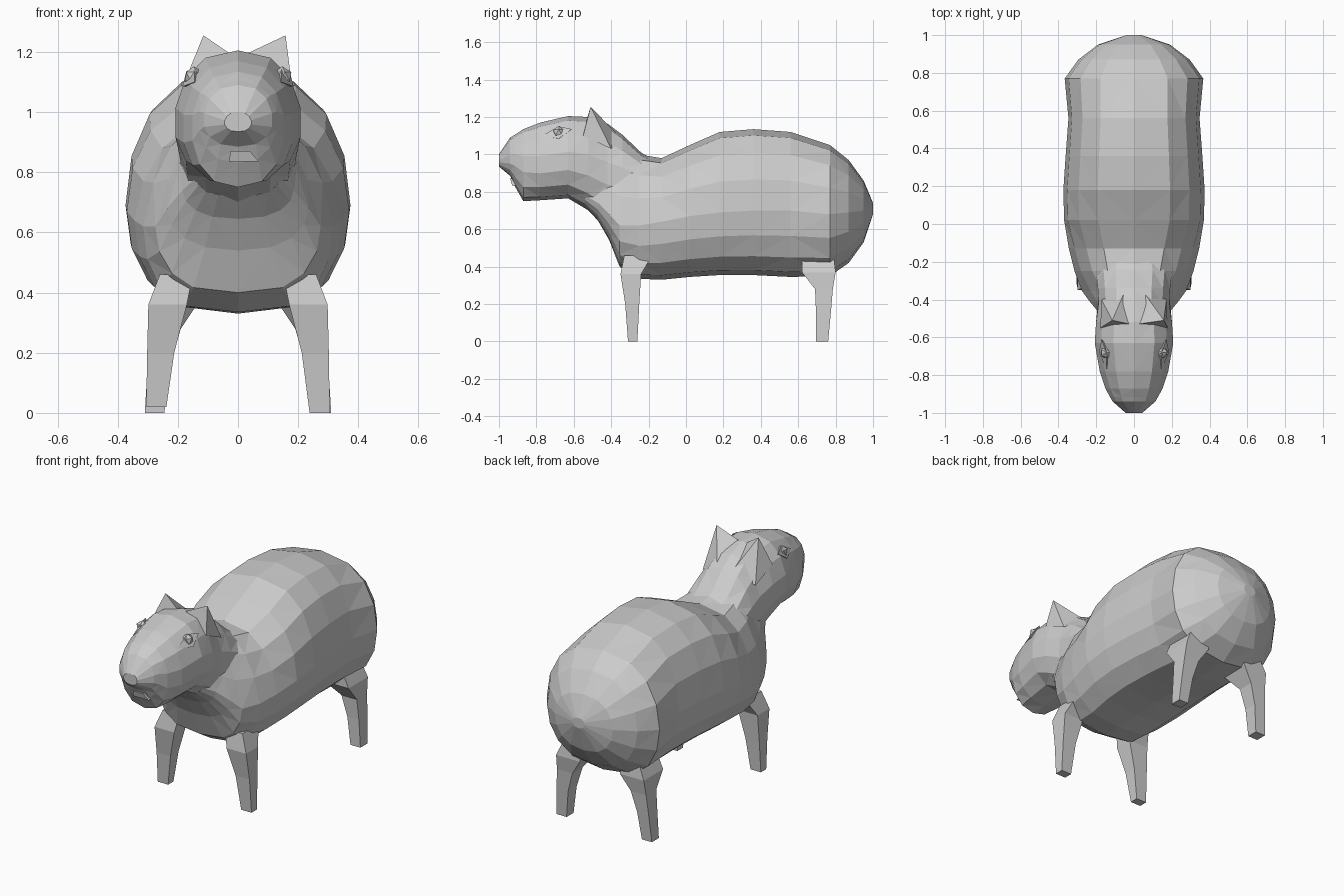
import bpy, bmesh, math

grey = bpy.data.materials.new("plain grey")
grey.diffuse_color = (0.6, 0.6, 0.6, 1)


def finish(name, bm):
    """Turn a bmesh into a flat-shaded, triangulated object."""
    bmesh.ops.recalc_face_normals(bm, faces=bm.faces)
    bmesh.ops.triangulate(bm, faces=bm.faces, quad_method='SHORT_EDGE')
    me = bpy.data.meshes.new(name)
    bm.to_mesh(me)
    bm.free()
    me.materials.append(grey)
    ob = bpy.data.objects.new(name, me)
    bpy.context.collection.objects.link(ob)
    return ob


def loft(name, rings):
    """Skin a list of closed rings and cap both ends."""
    bm = bmesh.new()
    vs = [[bm.verts.new(p) for p in r] for r in rings]
    n = len(vs[0])
    for a, b in zip(vs, vs[1:]):
        for i in range(n):
            j = (i + 1) % n
            bm.faces.new((a[i], a[j], b[j], b[i]))
    bm.faces.new(vs[0])
    bm.faces.new(vs[-1])
    return finish(name, bm)


def section(y, bottom, mid, top, half, taper=0.0, low=0.8, high=0.8, n=16):
    """Rounded cross-section; low and high set how boxy each half is."""
    ring = []
    for i in range(n):
        a = 2 * math.pi * i / n - math.pi / 2
        c, s = math.cos(a), math.sin(a)
        p = high if s > 0 else low
        x = half * math.copysign(abs(c) ** p, c) if abs(c) > 1e-6 else 0
        z = mid + s * ((top - mid) if s > 0 else (mid - bottom))
        ring.append((x * (1 - taper * max(s, 0)), y, z))
    return ring


# Body: y, bottom, widest height, top, half width, taper, boxiness below and above
body = [(-0.54, 0.72, 0.78, 0.95, 0.14, 0.2), (-0.47, 0.645, 0.74, 1.0, 0.185, 0.2),
        (-0.41, 0.54, 0.68, 1.02, 0.235, 0.3, 0.8, 0.8), (-0.355, 0.40, 0.62, 1.03, 0.275, 0.3, 0.65, 0.75),
        (-0.25, 0.335, 0.62, 1.00, 0.315, 0.15, 0.55, 0.7), (-0.13, 0.33, 0.64, 0.98, 0.345, 0.1, 0.6, 0.7),
        (0.02, 0.345, 0.67, 1.05, 0.37, 0, 0.6, 0.7), (0.18, 0.355, 0.69, 1.12, 0.374, 0, 0.6, 0.7),
        (0.36, 0.355, 0.70, 1.135, 0.362, 0, 0.6, 0.7), (0.56, 0.345, 0.70, 1.12, 0.347, 0, 0.6, 0.7),
        (0.77, 0.35, 0.68, 1.05, 0.367, 0, 0.65, 0.75), (0.87, 0.42, 0.69, 0.97, 0.295, 0),
        (0.95, 0.53, 0.70, 0.86, 0.19, 0), (1.0, 0.68, 0.71, 0.74, 0.04, 0)]
loft("body", [section(*r) for r in body])

# Head and neck
head = [(-1.0, 0.935, 0.965, 1.0, 0.045), (-0.94, 0.885, 0.97, 1.09, 0.115),
        (-0.915, 0.83, 0.97, 1.105, 0.13), (-0.87, 0.75, 0.95, 1.135, 0.155),
        (-0.78, 0.755, 0.94, 1.17, 0.185), (-0.63, 0.765, 0.96, 1.205, 0.212),
        (-0.52, 0.70, 0.94, 1.20, 0.205), (-0.42, 0.62, 0.90, 1.165, 0.195, 0.1),
        (-0.34, 0.62, 0.88, 1.105, 0.20, 0.1), (-0.24, 0.62, 0.85, 1.01, 0.21, 0.1),
        (-0.10, 0.65, 0.78, 0.93, 0.15)]
loft("head", [section(*r, n=14) for r in head])


def rect(x0, x1, y0, y1, z):
    return [(x0, y0, z), (x1, y0, z), (x1, y1, z), (x0, y1, z)]


for s, side in ((-1, "left"), (1, "right")):
    # Tapered square legs that flare into the body
    def leg(name, levels, foot=0):
        loft(side + name, [rect(s * a, s * b, c, d, max(z, foot)) for a, b, c, d, z in levels])

    leg("_front_leg", [(0.238, 0.305, -0.31, -0.26, 0), (0.212, 0.302, -0.325, -0.25, 0.2),
                       (0.17, 0.298, -0.35, -0.24, 0.36), (0.15, 0.26, -0.33, -0.18, 0.46)],
        0.02 if s < 0 else 0)
    leg("_hind_leg", [(0.245, 0.31, 0.695, 0.76, 0), (0.225, 0.30, 0.695, 0.775, 0.16),
                      (0.19, 0.29, 0.69, 0.785, 0.28), (0.13, 0.285, 0.62, 0.80, 0.37),
                      (0.13, 0.25, 0.62, 0.79, 0.45)])

    # Pointed ear, with a ridge running back into the neck
    ear = bmesh.new()
    base = [ear.verts.new(p) for p in [(s * 0.02, -0.53, 1.19), (s * 0.178, -0.55, 1.10),
                                       (s * 0.172, -0.40, 1.03), (s * 0.05, -0.36, 1.10)]]
    tip = ear.verts.new((-0.115 if s < 0 else 0.158, -0.51, 1.255))
    ear.faces.new(base)
    for i in range(4):
        ear.faces.new((base[i], base[(i + 1) % 4], tip))
    finish(side + "_ear", ear)

    # Eye bead and its diamond-shaped lid
    eye = bmesh.new()
    bmesh.ops.create_icosphere(eye, subdivisions=1, radius=0.034)
    bmesh.ops.translate(eye, verts=eye.verts, vec=(s * 0.147, -0.68, 1.118))
    finish(side + "_eye", eye)
    lid = bmesh.new()
    ring = [lid.verts.new(p) for p in [(s * 0.145, -0.77, 1.10), (s * 0.185, -0.68, 1.085),
                                       (s * 0.172, -0.61, 1.135), (s * 0.145, -0.68, 1.15)]]
    inner = lid.verts.new((s * 0.10, -0.68, 1.08))
    lid.faces.new(ring)
    for i in range(4):
        lid.faces.new((ring[i], ring[(i + 1) % 4], inner))
    finish(side + "_eyelid", lid)

# Front teeth
loft("teeth", [rect(-0.03, 0.07, -0.93, -0.86, 0.835), rect(-0.025, 0.04, -0.94, -0.87, 0.87)])
